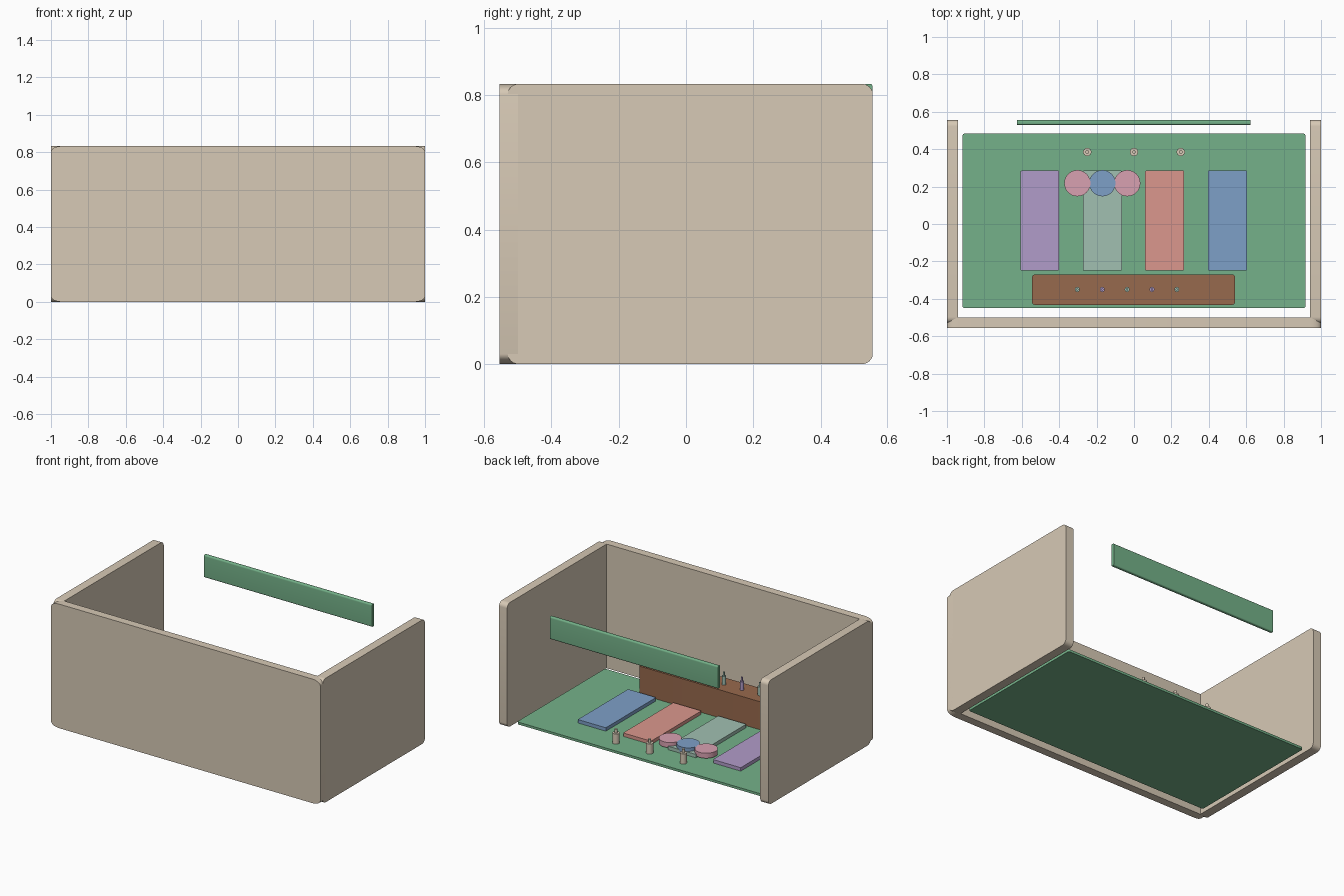
import bpy, bmesh, math
from mathutils import Vector

if "Cube" in bpy.data.objects:
    bpy.data.objects.remove(bpy.data.objects["Cube"])


def material(name, rgb):
    m = bpy.data.materials.new(name)
    m.diffuse_color = [(c / 255) ** 2.2 for c in rgb] + [1]
    m.use_nodes = True
    m.node_tree.nodes["Principled BSDF"].inputs["Base Color"].default_value = m.diffuse_color
    return m


TAN = material("tan", (214, 200, 180))
GREEN = material("green", (116, 176, 136))
BROWN = material("brown", (150, 105, 78))
PURPLE = material("purple", (176, 155, 200))
SAGE = material("sage", (160, 190, 176))
RED = material("red", (218, 150, 140))
BLUE = material("blue", (125, 158, 198))
PINK = material("pink", (216, 160, 176))


def finish(bm, name, mat):
    bmesh.ops.recalc_face_normals(bm, faces=bm.faces)
    me = bpy.data.meshes.new(name)
    bm.to_mesh(me)
    bm.free()
    me.materials.append(mat)
    ob = bpy.data.objects.new(name, me)
    bpy.context.collection.objects.link(ob)
    bpy.context.view_layer.objects.active = ob
    ob.select_set(True)
    bpy.ops.object.shade_smooth_by_angle(angle=math.radians(35))
    ob.select_set(False)
    return ob


def slab(name, lo, hi, axis, ru, rv, mat, seg=6):
    """Box extruded along axis, its outline rounded by ru, rv."""
    u, v = [i for i in range(3) if i != axis]
    bm = bmesh.new()
    verts = []
    for q in range(4):
        su, sv = [(1, 1), (-1, 1), (-1, -1), (1, -1)][q]
        cu = hi[u] - ru if su > 0 else lo[u] + ru
        cv = hi[v] - rv if sv > 0 else lo[v] + rv
        for i in range(seg + 1):
            a = math.pi / 2 * (q + i / seg)
            p = Vector(lo)
            p[u], p[v] = cu + ru * math.cos(a), cv + rv * math.sin(a)
            verts.append(bm.verts.new(p))
    face = bm.faces.new(verts)
    ext = bmesh.ops.extrude_face_region(bm, geom=[face], use_keep_orig=True)
    move = Vector((0, 0, 0))
    move[axis] = hi[axis] - lo[axis]
    bmesh.ops.translate(bm, vec=move, verts=[g for g in ext["geom"] if isinstance(g, bmesh.types.BMVert)])
    return finish(bm, name, mat)


def stack(name, x, y, profile, mat, seg=24):
    """Turned part: profile is (radius, z) from bottom to top."""
    bm = bmesh.new()
    rings = [[bm.verts.new((x + r * math.cos(2 * math.pi * i / seg), y + r * math.sin(2 * math.pi * i / seg), z))
              for i in range(seg)] for r, z in profile]
    for a, b in zip(rings, rings[1:]):
        for i in range(seg):
            j = (i + 1) % seg
            bm.faces.new((a[i], a[j], b[j], b[i]))
    bm.faces.new(rings[0])
    bm.faces.new(rings[-1])
    return finish(bm, name, mat)


# Open case: front and two side walls
H = 0.833
slab("front_panel", (-1, -0.555, 0), (1, -0.5, H), 1, 0.06, 0.03, TAN)
slab("left_panel", (-1, -0.53, 0), (-0.94, 0.555, H), 0, 0.033, 0.03, TAN)
slab("right_panel", (0.94, -0.53, 0), (1, 0.555, H), 0, 0.033, 0.03, TAN)

# Floor board and rear top rail
slab("base_board", (-0.917, -0.45, 0.006), (0.917, 0.483, 0.022), 2, 0.012, 0.012, GREEN)
slab("rear_rail", (-0.625, 0.53, 0.682), (0.623, 0.555, H), 0, 0.007, 0.01, GREEN)

# Flat modules on the board
for name, x0, x1, mat in [("purple_module", -0.606, -0.4, PURPLE), ("sage_module", -0.274, -0.065, SAGE),
                          ("red_module", 0.06, 0.268, RED), ("blue_module", 0.396, 0.604, BLUE)]:
    slab(name, (x0, -0.248, 0.02), (x1, 0.285, 0.045), 2, 0.005, 0.005, mat)

# Round discs
for i, (x, mat) in enumerate([(-0.303, PINK), (-0.169, BLUE), (-0.036, PINK)]):
    stack(f"disc_{i + 1}", x, 0.218, [(0.07, 0.034), (0.07, 0.068)], mat, 40)

# Stepped posts at the back
for i in range(3):
    stack(f"post_{i + 1}", -0.25 + 0.25 * i, 0.385,
          [(0.022, 0.02), (0.022, 0.09), (0.009, 0.09), (0.009, 0.115)], TAN)

# Long block with a row of pins
slab("long_block", (-0.545, -0.432, 0.022), (0.54, -0.27, 0.21), 2, 0.015, 0.015, BROWN)
for i, mat in enumerate([SAGE, PURPLE, SAGE, PURPLE, SAGE]):
    stack(f"pin_{i + 1}", -0.303 + 0.133 * i, -0.35,
          [(0.013, 0.205), (0.013, 0.268), (0.006, 0.268), (0.006, 0.295)], mat)
